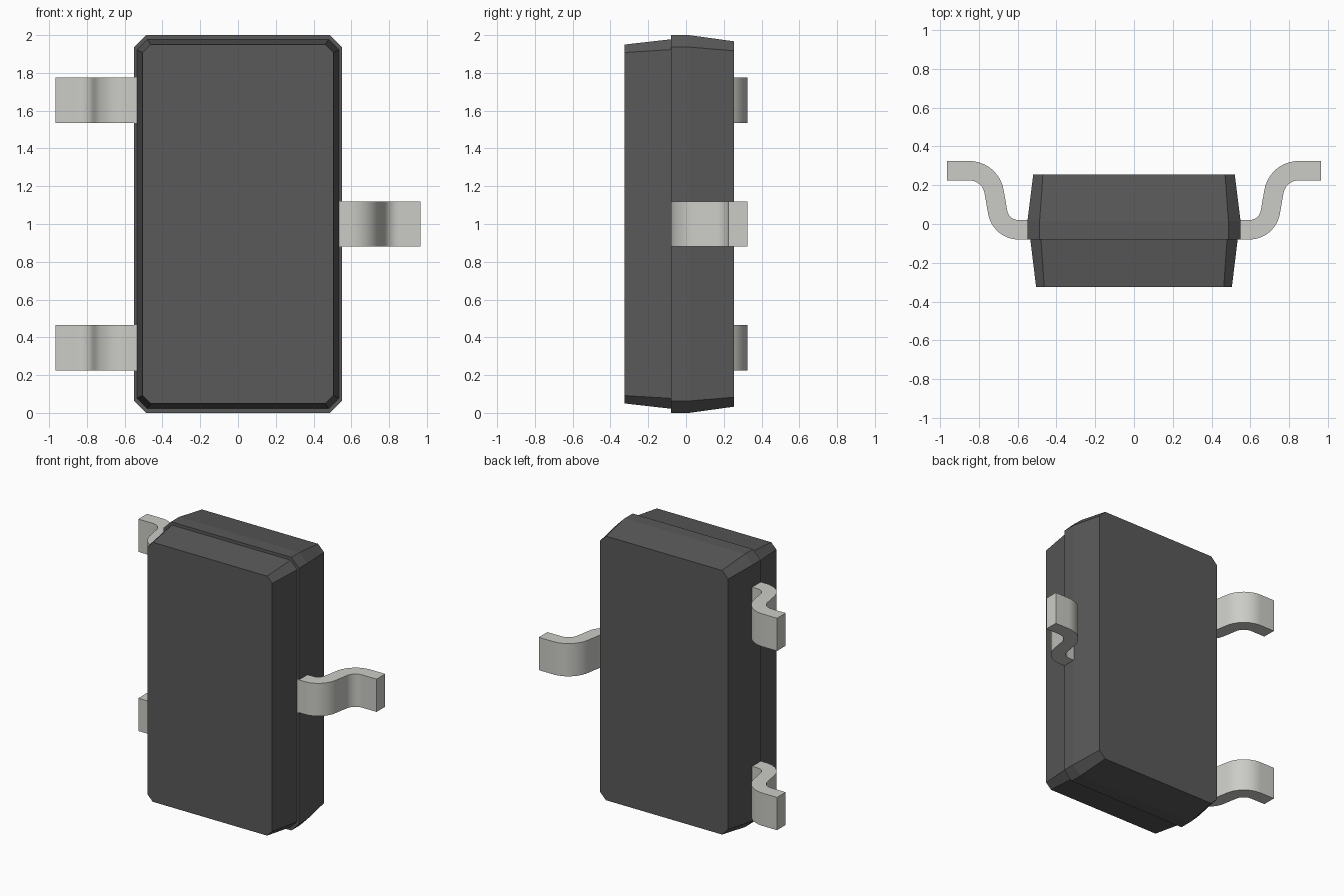
import bpy, bmesh, math

if "Cube" in bpy.data.objects:
    bpy.data.objects.remove(bpy.data.objects["Cube"])


def material(name, colour):
    m = bpy.data.materials.new(name)
    m.diffuse_color = (*colour, 1)
    m.use_nodes = True
    m.node_tree.nodes["Principled BSDF"].inputs["Base Color"].default_value = m.diffuse_color
    return m


def loft(name, rings, mat):
    """Join equal-length rings of points with side walls and cap both ends."""
    bm = bmesh.new()
    loops = [[bm.verts.new(p) for p in ring] for ring in rings]
    n = len(loops[0])
    for a, b in zip(loops, loops[1:]):
        for i in range(n):
            bm.faces.new((a[i], a[(i + 1) % n], b[(i + 1) % n], b[i]))
    bm.faces.new(loops[0])
    bm.faces.new(loops[-1])
    bmesh.ops.recalc_face_normals(bm, faces=bm.faces)
    mesh = bpy.data.meshes.new(name)
    bm.to_mesh(mesh)
    bm.free()
    obj = bpy.data.objects.new(name, mesh)
    bpy.context.collection.objects.link(obj)
    mesh.materials.append(mat)
    return obj


def octagon(y, hx, hz, c):
    """Chamfered rectangle around the middle of the case."""
    quarter = [(hx, hz - c), (hx - c, hz)]
    pts = quarter + [(-x, z) for x, z in reversed(quarter)]
    pts += [(-x, -z) for x, z in pts]
    return [(x, y, 1 + z) for x, z in pts]


dark = material("case_plastic", (0.1, 0.1, 0.1))
metal = material("lead_metal", (0.6, 0.6, 0.57))

# Case: drafted front half, step at the parting line, drafted back half
loft("case", [octagon(*r) for r in (
    (-0.325, 0.505, 0.95, 0.042),
    (-0.079, 0.535, 0.978, 0.055),
    (-0.079, 0.55, 1.0, 0.063),
    (0.015, 0.55, 1.0, 0.063),
    (0.255, 0.52, 0.967, 0.05))], dark)


# Gull-wing lead: centre line (x, y, direction) of two opposed bends
BEND, STEPS = math.radians(80), 12
path = [(0.5, -0.03, 0)]
for i in range(STEPS + 1):
    a = BEND * i / STEPS
    path.append((0.595 + 0.11 * math.sin(a), 0.08 - 0.11 * math.cos(a), a))
for i in range(STEPS + 1):
    a = BEND * (1 - i / STEPS)
    path.append((0.85 - 0.13 * math.sin(a), 0.145 + 0.13 * math.cos(a), a))
path.append((0.965, 0.275, 0))


def lead(name, side, z):
    rings = []
    for x, y, a in path:
        dx, dy = -0.05 * math.sin(a), 0.05 * math.cos(a)
        rings.append([(side * (x + s * dx), y + s * dy, z + s * t * 0.12)
                      for s, t in ((1, 1), (1, -1), (-1, 1), (-1, -1))])
    obj = loft(name, rings, metal)
    bpy.ops.object.select_all(action='DESELECT')
    obj.select_set(True)
    bpy.context.view_layer.objects.active = obj
    bpy.ops.object.shade_smooth_by_angle(angle=math.radians(30))


# Leads: two on the left, one on the right
lead("left_lead_upper", -1, 1.656)
lead("left_lead_lower", -1, 0.344)
lead("right_lead", 1, 1.0)
